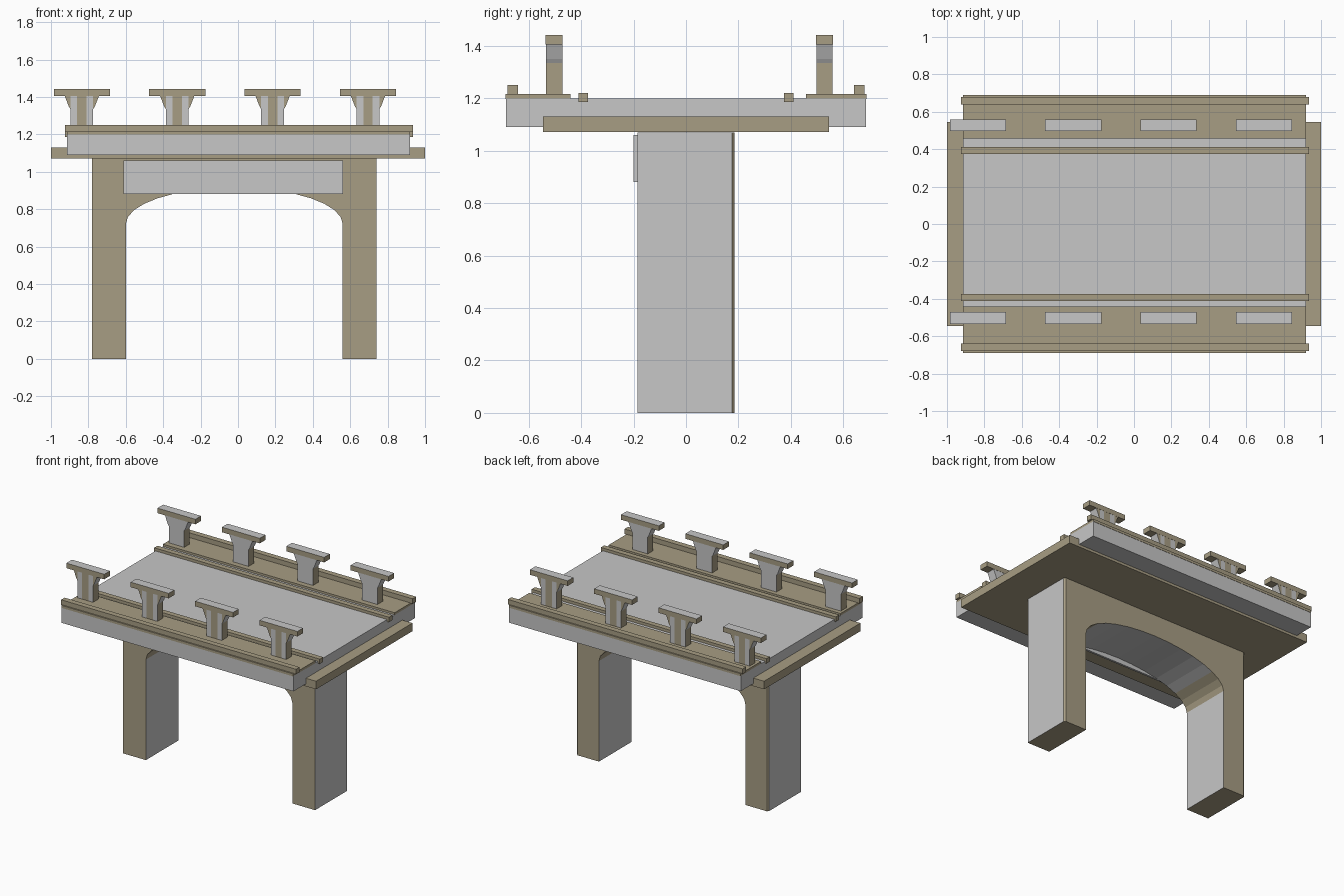
import bpy, bmesh, math

if "Cube" in bpy.data.objects:
    bpy.data.objects.remove(bpy.data.objects["Cube"])


def make_mat(name, rgb):
    m = bpy.data.materials.new(name)
    m.diffuse_color = (*rgb, 1)
    m.use_nodes = True
    m.node_tree.nodes["Principled BSDF"].inputs["Base Color"].default_value = m.diffuse_color
    return m


MATS = [make_mat("concrete grey", (0.57, 0.57, 0.57)),
        make_mat("sandy brown", (0.39, 0.34, 0.23))]
GREY, BROWN = 0, 1


def finish(name, bm, rule):
    """Turn a bmesh into an object; rule(face) gives the colour slot."""
    bmesh.ops.recalc_face_normals(bm, faces=bm.faces[:])
    bm.normal_update()
    for f in bm.faces:
        f.material_index = rule(f)
    me = bpy.data.meshes.new(name)
    bm.to_mesh(me)
    bm.free()
    for m in MATS:
        me.materials.append(m)
    ob = bpy.data.objects.new(name, me)
    bpy.context.collection.objects.link(ob)
    return ob


def prism_into(bm, sections):
    """Loft equal-length (x, z) outlines, given as (y, outline) pairs."""
    rings = [[bm.verts.new((x, y, z)) for x, z in pts] for y, pts in sections]
    n = len(rings[0])
    for a, b in zip(rings, rings[1:]):
        for i in range(n):
            j = (i + 1) % n
            bm.faces.new((a[i], a[j], b[j], b[i]))
    bm.faces.new(rings[0])
    bm.faces.new(rings[-1][::-1])


def rect(x0, x1, z0, z1):
    return [(x0, z0), (x1, z0), (x1, z1), (x0, z1)]


def box(name, x0, x1, y0, y1, z0, z1, rule):
    bm = bmesh.new()
    prism_into(bm, [(y0, rect(x0, x1, z0, z1)), (y1, rect(x0, x1, z0, z1))])
    return finish(name, bm, rule if callable(rule) else (lambda f: rule))


# Arched pier: two legs joined by an elliptical arch, back corners chamfered
CX, HALF, SPRING, RISE = -0.02, 0.58, 0.72, 0.195


def pier_outline(inset):
    arch = [(CX - HALF * math.cos(math.pi * i / 16),
             SPRING + RISE * math.sin(math.pi * i / 16)) for i in range(17)]
    return ([(-0.78 + inset, 0), (CX - HALF, 0)] + arch +
            [(CX + HALF, 0), (0.74 - inset, 0), (0.74 - inset, 1.07), (-0.78 + inset, 1.07)])


def pier_rule(f):
    c, n = f.calc_center_median(), f.normal
    if abs(n.x) > 0.98:
        return GREY
    if n.z < -0.9 and c.z > 0.5:      # crown of the arch
        return GREY
    return BROWN


bm = bmesh.new()
prism_into(bm, [(-0.185, pier_outline(0)), (0.175, pier_outline(0)), (0.185, pier_outline(0.01))])
finish("arched_pier", bm, pier_rule)

# Panel on the front of the pier
box("front_panel", -0.612, 0.562, -0.2, -0.185, 0.88, 1.06, GREY)

# Cross slab and road deck
box("cross_slab", -1, 1, -0.545, 0.545, 1.072, 1.13, BROWN)
box("road_deck", -0.915, 0.92, -0.687, 0.687, 1.09, 1.2, GREY)

# Pavements, kerbs and outer edge rails
for side, s in (("front", -1), ("back", 1)):
    inner = 0.44 if s < 0 else 0.458

    def strip(name, a, b, x0, x1, z0, z1):
        y0, y1 = sorted((s * a, s * b))
        box(side + name, x0, x1, y0, y1, z0, z1, BROWN)

    strip("_pavement", inner, 0.689, -0.915, 0.92, 1.198, 1.216)
    strip("_kerb", 0.373, 0.411, -0.925, 0.935, 1.185, 1.22)
    strip("_edge_rail", 0.64, 0.68, -0.925, 0.935, 1.214, 1.25)


# T-shaped posts: striped on the outer side, plain on the road side
def add_post(name, x, y, s):
    y0, y1 = y - 0.031, y + 0.031

    def column_rule(f):
        n = f.normal
        if abs(n.x) > 0.9:
            return BROWN
        return GREY

    def core_rule(f):
        return BROWN if f.normal.y * s > 0.5 else GREY

    def flare_rule(f):
        return BROWN if f.normal.y * s > 0.5 else GREY

    def cap_rule(f):
        return GREY if f.normal.z > 0.5 else BROWN

    box(name + "_core", x - 0.025, x + 0.025, y0, y1, 1.21, 1.41, core_rule)
    for side, m in (("left", -1), ("right", 1)):
        xs = sorted((x + m * 0.025, x + m * 0.061))
        box(f"{name}_{side}_column", xs[0], xs[1], y0, y1, 1.21, 1.41, column_rule)
        # curved bracket under the cap
        bm = bmesh.new()
        pts = [(x + m * 0.061, 1.335), (x + m * 0.07, 1.35),
               (x + m * 0.092, 1.406), (x + m * 0.061, 1.406)]
        prism_into(bm, [(y0, pts), (y1, pts)])
        finish(f"{name}_{side}_bracket", bm, flare_rule)
    box(name + "_cap", x - 0.15, x + 0.15, y0 - 0.001, y1 + 0.001, 1.405, 1.441, cap_rule)


for i, px in enumerate((-0.835, -0.325, 0.185, 0.695)):
    add_post(f"front_post_{i + 1}", px, -0.503, -1)
    add_post(f"back_post_{i + 1}", px, 0.528, 1)
